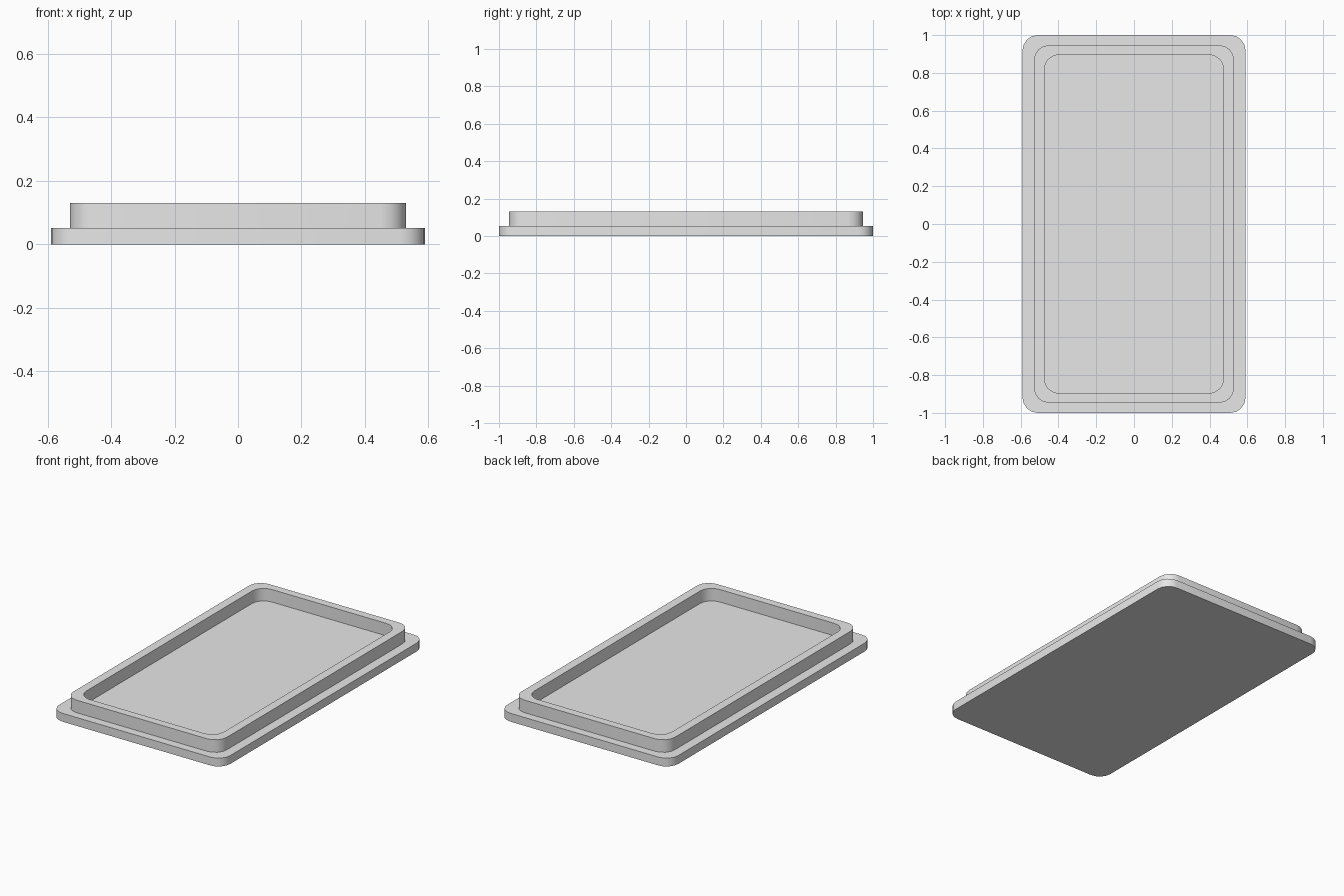
import bpy, bmesh, math

if "Cube" in bpy.data.objects:
    bpy.data.objects.remove(bpy.data.objects["Cube"])

BASE_Z, RIM_Z = 0.052, 0.13
RADIUS, SEGMENTS = 0.08, 4


def rounded_loop(bm, half_x, half_y, z):
    """Counter-clockwise rounded rectangle of vertices."""
    verts = []
    for i, (sx, sy) in enumerate(((1, 1), (-1, 1), (-1, -1), (1, -1))):
        for k in range(SEGMENTS + 1):
            a = math.pi / 2 * (i + k / SEGMENTS)
            verts.append(bm.verts.new((sx * (half_x - RADIUS) + RADIUS * math.cos(a),
                                       sy * (half_y - RADIUS) + RADIUS * math.sin(a), z)))
    return verts


grey = bpy.data.materials.new("light grey")
grey.diffuse_color = (0.8, 0.8, 0.8, 1)
grey.use_nodes = True
grey.node_tree.nodes["Principled BSDF"].inputs["Base Color"].default_value = grey.diffuse_color

# Stepped lid: base plate, ledge, raised rim and recessed floor
steps = [(0.59, 1.0, 0), (0.59, 1.0, BASE_Z),
         (0.53, 0.947, BASE_Z), (0.53, 0.947, RIM_Z),
         (0.475, 0.897, RIM_Z), (0.475, 0.897, BASE_Z)]
bm = bmesh.new()
loops = [rounded_loop(bm, *s) for s in steps]
for low, high in zip(loops, loops[1:]):
    n = len(low)
    for i in range(n):
        j = (i + 1) % n
        bm.faces.new((low[i], low[j], high[j], high[i]))
bm.faces.new(loops[0][::-1])   # underside
bm.faces.new(loops[-1])        # recessed floor
bmesh.ops.recalc_face_normals(bm, faces=bm.faces)

mesh = bpy.data.meshes.new("tray_lid")
bm.to_mesh(mesh)
bm.free()
mesh.materials.append(grey)
lid = bpy.data.objects.new("tray_lid", mesh)
bpy.context.collection.objects.link(lid)

# Smooth corners, crisp step edges
bpy.context.view_layer.objects.active = lid
lid.select_set(True)
bpy.ops.object.shade_smooth_by_angle(angle=math.radians(40))
